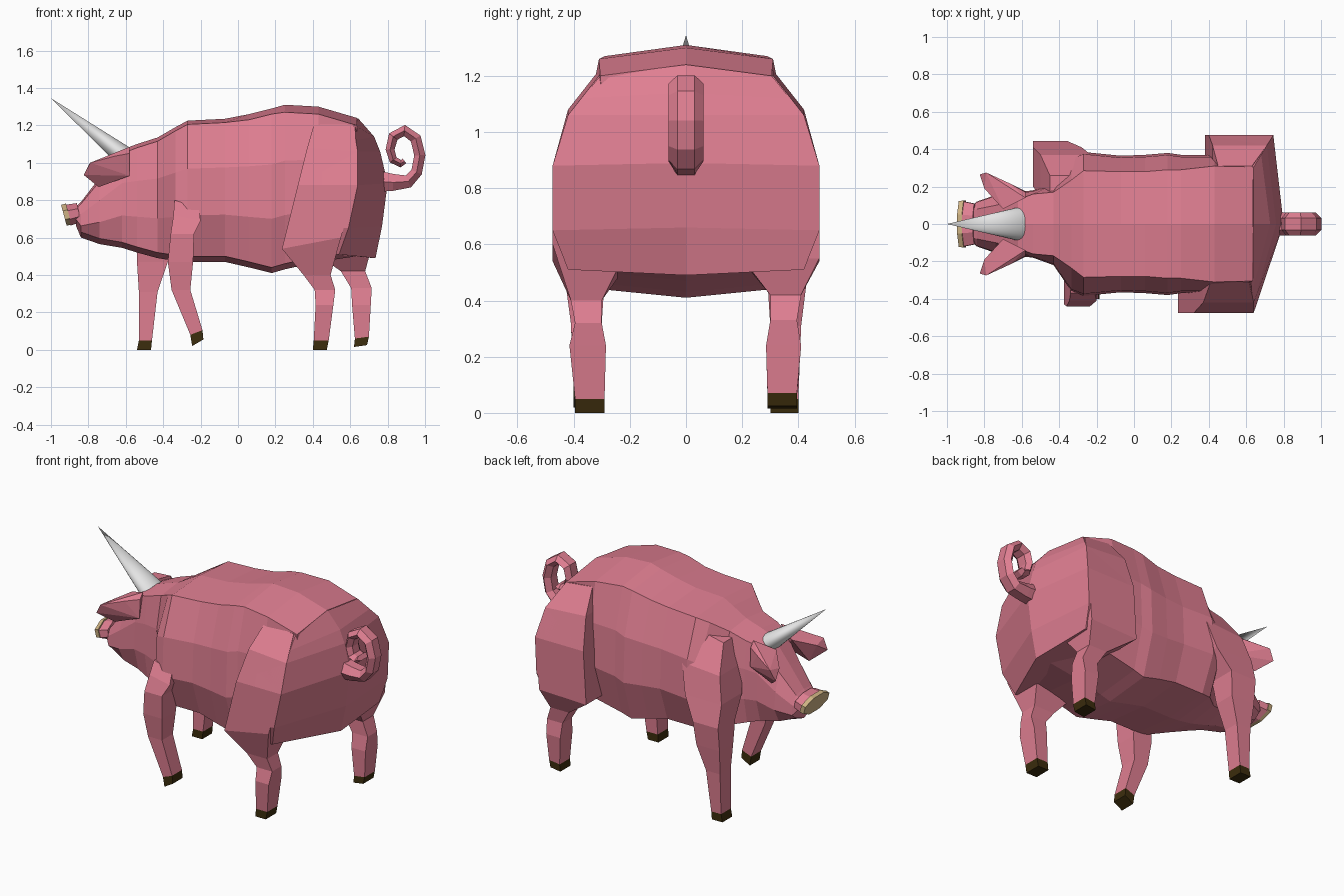
import bpy, bmesh, math
from mathutils import Vector, Matrix


def material(name, rgb):
    m = bpy.data.materials.new(name)
    m.diffuse_color = (*rgb, 1)
    return m


PINK = material("pink skin", (0.74, 0.21, 0.285))
DARK = material("dark brown hoof", (0.045, 0.026, 0.004))
TAN = material("tan snout", (0.62, 0.45, 0.23))
GREY = material("light grey horn", (0.78, 0.78, 0.78))


def finish(bm, name, mats):
    bmesh.ops.recalc_face_normals(bm, faces=bm.faces)
    me = bpy.data.meshes.new(name)
    bm.to_mesh(me)
    bm.free()
    for m in mats:
        me.materials.append(m)
    ob = bpy.data.objects.new(name, me)
    bpy.context.collection.objects.link(ob)
    return ob


def loft(name, rings, mats, end_band=False):
    """Skin a list of equal rings, cap both ends; last band may take material 1."""
    bm = bmesh.new()
    vr = [[bm.verts.new(p) for p in r] for r in rings]
    n = len(vr[0])
    for k in range(len(vr) - 1):
        for i in range(n):
            j = (i + 1) % n
            f = bm.faces.new((vr[k][i], vr[k][j], vr[k + 1][j], vr[k + 1][i]))
            f.material_index = int(end_band and k == len(vr) - 2)
    bm.faces.new(vr[0])
    bm.faces.new(vr[-1]).material_index = int(end_band)
    return finish(bm, name, mats)


def cone(name, a, b, r1, r2, sy, sz, sides, mat, smooth=False):
    """Cone or disc from a to b with a flattened section."""
    a, b = Vector(a), Vector(b)
    d = b - a
    m = (Matrix.Translation((a + b) / 2) @ d.to_track_quat('Z', 'Y').to_matrix().to_4x4()
         @ Matrix.Diagonal((sy, sz, 1, 1)) @ Matrix.Rotation(math.pi / sides, 4, 'Z'))
    bm = bmesh.new()
    bmesh.ops.create_cone(bm, cap_ends=True, segments=sides, radius1=r1, radius2=r2,
                          depth=d.length, matrix=m)
    for f in bm.faces:
        f.smooth = smooth and len(f.verts) <= 4
    return finish(bm, name, [mat])


# Body and head: x, top z, top half width, top drop, half width, bottom half width, bottom z
sections = [
    (-0.865, 0.765, 0.07, 0.01, 0.10, 0.06, 0.66),
    (-0.84, 0.79, 0.08, 0.01, 0.12, 0.08, 0.60),
    (-0.74, 0.92, 0.10, 0.02, 0.155, 0.11, 0.565),
    (-0.62, 1.07, 0.13, 0.02, 0.17, 0.13, 0.545),
    (-0.54, 1.10, 0.16, 0.02, 0.18, 0.15, 0.52),
    (-0.43, 1.135, 0.17, 0.02, 0.22, 0.20, 0.49),
    (-0.335, 1.19, 0.235, 0.02, 0.36, 0.28, 0.475),
    (-0.27, 1.225, 0.285, 0.02, 0.385, 0.29, 0.47),
    (-0.07, 1.235, 0.28, 0.02, 0.365, 0.29, 0.47),
    (0.06, 1.26, 0.28, 0.03, 0.37, 0.30, 0.44),
    (0.18, 1.29, 0.29, 0.03, 0.38, 0.30, 0.41),
    (0.25, 1.31, 0.29, 0.04, 0.37, 0.30, 0.43),
    (0.43, 1.30, 0.31, 0.04, 0.37, 0.30, 0.47),
    (0.635, 1.24, 0.305, 0.04, 0.30, 0.20, 0.50),
]


def body_ring(x, zt, wt, drop, w, wb, zb):
    h = zt - zb
    side = [(wt, zt - drop), (0.97 * w, zb + 0.66 * h), (w, zb + 0.33 * h), (wb, zb + 0.03)]
    pts = [(0, zt)] + side + [(0, zb)] + [(-y, z) for y, z in reversed(side)]
    return [(x, y, z) for y, z in pts]


loft("body", [body_ring(*s) for s in sections], [PINK])

# Rump: horizontal bands across both thighs (z, half width, near, centre and far back x)
rump = [(1.20, 1.24, 0.305, 0.625, 0.64, 0.64), (1.12, 1.14, 0.37, 0.63, 0.728, 0.68),
        (1.06, 1.06, 0.42, 0.64, 0.76, 0.71), (0.88, 0.89, 0.475, 0.64, 0.80, 0.745),
        (0.65, 0.66, 0.475, 0.59, 0.77, 0.735), (0.51, 0.49, 0.42, 0.54, 0.735, 0.715)]
loft("rump", [[(0.45, -w, z), (xn, -w, z), (xc, 0, zc), (xf, w, z), (0.45, w, z)]
              for z, zc, w, xn, xc, xf in rump], [PINK])


# Legs: z at front edge, z at back edge, x front, x back, inner y, outer y
def leg(name, side, rows):
    rings = [[(x0, side * a, z0), (x1, side * a, z1), (x1, side * b, z1), (x0, side * b, z0)]
             for z0, z1, x0, x1, a, b in rows]
    loft(name, rings, [PINK, DARK], end_band=True)


leg("hind_leg_near", -1, [
    (1.22, 1.20, 0.41, 0.615, 0.20, 0.31), (1.08, 1.06, 0.37, 0.64, 0.20, 0.42),
    (0.88, 0.88, 0.32, 0.635, 0.20, 0.475), (0.54, 0.60, 0.235, 0.55, 0.20, 0.475),
    (0.40, 0.40, 0.35, 0.495, 0.30, 0.41), (0.32, 0.32, 0.41, 0.52, 0.30, 0.395),
    (0.24, 0.24, 0.415, 0.51, 0.285, 0.415),
    (0.05, 0.05, 0.405, 0.485, 0.29, 0.395), (0, 0, 0.40, 0.475, 0.29, 0.395)])
leg("hind_leg_far", 1, [
    (1.22, 1.20, 0.45, 0.63, 0.20, 0.31), (1.08, 1.06, 0.42, 0.71, 0.20, 0.42),
    (0.88, 0.88, 0.40, 0.743, 0.20, 0.475), (0.54, 0.55, 0.38, 0.715, 0.20, 0.475),
    (0.42, 0.42, 0.55, 0.68, 0.30, 0.41), (0.33, 0.33, 0.605, 0.715, 0.30, 0.395),
    (0.24, 0.24, 0.61, 0.71, 0.285, 0.41),
    (0.06, 0.07, 0.625, 0.70, 0.29, 0.395), (0.015, 0.025, 0.62, 0.69, 0.29, 0.395)])
leg("front_leg_near", -1, [
    (0.80, 0.76, -0.34, -0.21, 0.24, 0.37), (0.72, 0.69, -0.345, -0.20, 0.25, 0.41),
    (0.62, 0.62, -0.36, -0.235, 0.27, 0.44), (0.47, 0.47, -0.375, -0.24, 0.29, 0.43),
    (0.32, 0.32, -0.355, -0.255, 0.30, 0.41), (0.08, 0.105, -0.255, -0.19, 0.30, 0.40),
    (0.02, 0.055, -0.245, -0.185, 0.30, 0.40)])
leg("front_leg_far", 1, [
    (1.08, 1.13, -0.45, -0.22, 0.10, 0.26), (0.92, 0.94, -0.50, -0.23, 0.15, 0.37),
    (0.76, 0.76, -0.54, -0.28, 0.20, 0.41),
    (0.62, 0.62, -0.54, -0.36, 0.27, 0.445), (0.47, 0.47, -0.54, -0.375, 0.29, 0.43),
    (0.31, 0.31, -0.53, -0.43, 0.30, 0.41), (0.05, 0.05, -0.53, -0.46, 0.30, 0.40),
    (0, 0, -0.54, -0.465, 0.30, 0.40)])

# Ears: faceted flaps folding forward
ear_pts = [(-0.58, 0.14, 1.085), (-0.58, 0.17, 1.05), (-0.58, 0.175, 0.93), (-0.70, 0.08, 1.035),
           (-0.825, 0.265, 0.935), (-0.79, 0.275, 1.00), (-0.745, 0.19, 0.87),
           (-0.80, 0.19, 0.985), (-0.66, 0.215, 1.035)]
for side, label in ((-1, "near"), (1, "far")):
    bm = bmesh.new()
    for x, y, z in ear_pts:
        bm.verts.new((x, side * y, z))
    bmesh.ops.convex_hull(bm, input=bm.verts[:])
    finish(bm, "ear_" + label, [PINK])

# Snout: pink base with a tan plate
cone("snout_base", (-0.85, 0, 0.734), (-0.908, 0, 0.720), 0.9, 1.0, 0.13, 0.062, 8, PINK)
cone("snout_plate", (-0.905, 0, 0.726), (-0.931, 0, 0.719), 1.02, 1.0, 0.133, 0.062, 8, TAN)

# Horn
cone("horn", (-0.615, 0, 1.04), (-1.0, 0, 1.345), 1.0, 0.0, 0.09, 0.055, 24, GREY, smooth=True)

# Curly tail: six-sided tube along a spiral path (x, z, thickness)
path = [(0.76, 0.90, 0.055), (0.83, 0.895, 0.045), (0.91, 0.90, 0.035), (0.955, 0.95, 0.03),
        (0.972, 1.04, 0.03), (0.95, 1.13, 0.03), (0.89, 1.172, 0.03), (0.83, 1.14, 0.028),
        (0.813, 1.07, 0.024), (0.83, 1.015, 0.022), (0.87, 0.995, 0.02), (0.89, 1.01, 0.016)]
rings = []
for i, (x, z, r) in enumerate(path):
    p, q = path[max(i - 1, 0)], path[min(i + 1, len(path) - 1)]
    t = Vector((q[0] - p[0], q[1] - p[1])).normalized()
    ring = []
    for k in range(6):
        a = (k + 0.5) * math.pi / 3
        c = r * math.cos(a) / 0.866
        ring.append((x - t.y * c, 0.062 * math.sin(a), z + t.x * c))
    rings.append(ring)
loft("tail", rings, [PINK])
